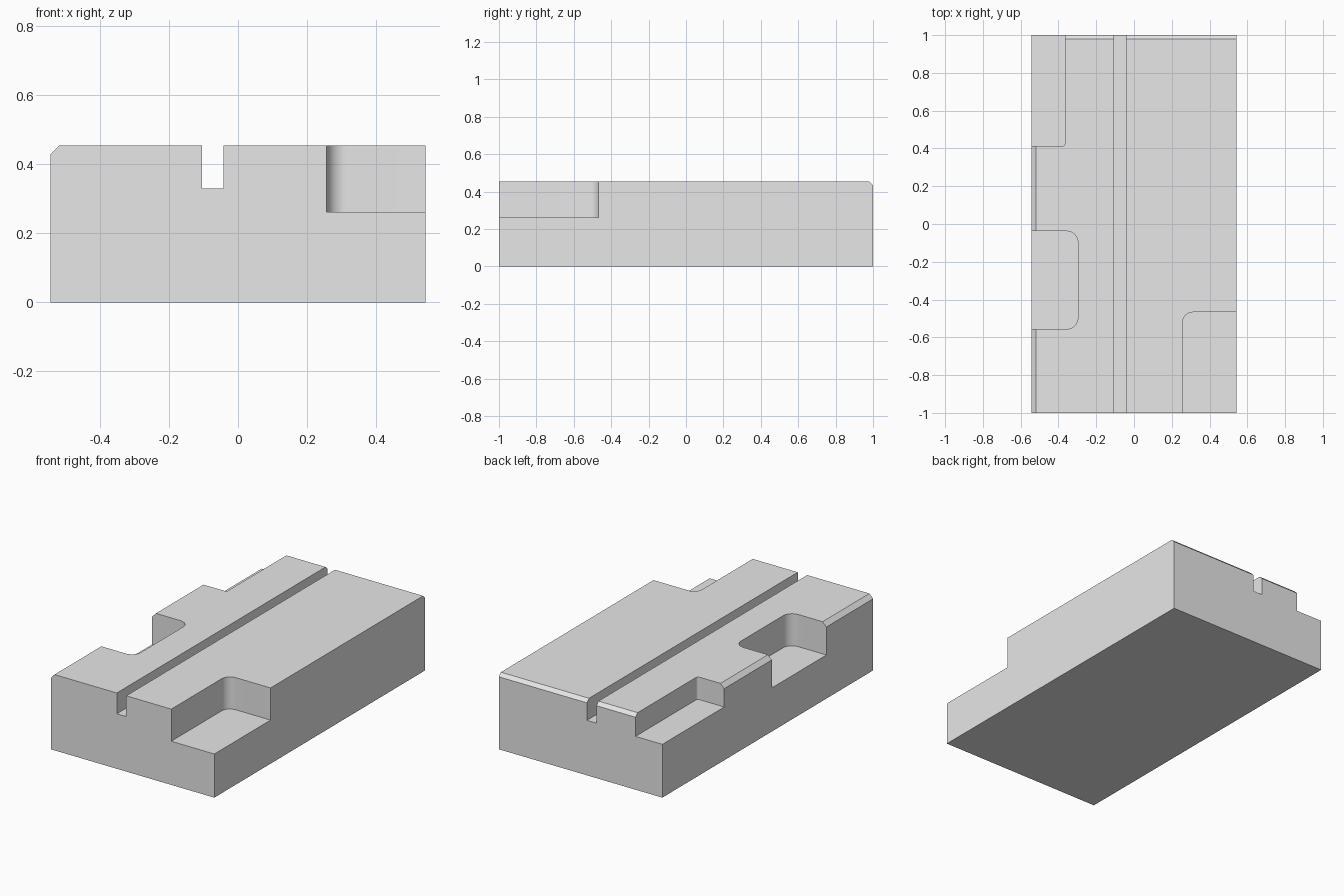
import bpy, bmesh
from mathutils import Vector

if "Cube" in bpy.data.objects:
    bpy.data.objects.remove(bpy.data.objects["Cube"], do_unlink=True)

W, L, H = 0.543, 1.0, 0.455   # half width, half length, height

grey = bpy.data.materials.new("light_grey")
grey.use_nodes = True
grey.diffuse_color = (0.8, 0.8, 0.8, 1)
grey.node_tree.nodes["Principled BSDF"].inputs["Base Color"].default_value = (0.8, 0.8, 0.8, 1)


def make_box(name, lo, hi, radius=0.0, chamfers=()):
    """Box between two corners, with rounded upright edges or planar chamfers."""
    lo, hi = Vector(lo), Vector(hi)
    bm = bmesh.new()
    bmesh.ops.create_cube(bm, size=1)
    for v in bm.verts:
        v.co = Vector(a + (b - a) * (c + 0.5) for a, b, c in zip(lo, hi, v.co))
    if radius:
        upright = [e for e in bm.edges if abs(e.verts[0].co.z - e.verts[1].co.z) > 0.01]
        bmesh.ops.bevel(bm, geom=upright, offset=radius, offset_type='OFFSET',
                        segments=10, profile=0.5, affect='EDGES')
    for point, normal in chamfers:
        cut = bmesh.ops.bisect_plane(bm, geom=bm.verts[:] + bm.edges[:] + bm.faces[:],
                                     plane_co=point, plane_no=normal, clear_outer=True)
        rim = [g for g in cut["geom_cut"] if isinstance(g, bmesh.types.BMEdge)]
        bmesh.ops.edgeloop_fill(bm, edges=rim)
    bmesh.ops.recalc_face_normals(bm, faces=bm.faces)
    mesh = bpy.data.meshes.new(name)
    bm.to_mesh(mesh)
    bm.free()
    mesh.materials.append(grey)
    obj = bpy.data.objects.new(name, mesh)
    bpy.context.collection.objects.link(obj)
    return obj


# Block with chamfered left and back top edges
block = make_box("machined_block", (-W, -L, 0), (W, L, H), chamfers=[
    ((-W, 0, H - 0.025), (-1, 0, 1)),
    ((0, L, H - 0.02), (0, 1, 1)),
])

# Slot, two pockets and corner step, all open at the top
OUT = 1.3
cutters = [
    make_box("slot_cutter", (-0.105, -OUT, 0.33), (-0.042, OUT, 1)),
    make_box("front_pocket_cutter", (0.257, -OUT, 0.262), (OUT, -0.467, 1), 0.055),
    make_box("side_pocket_cutter", (-OUT, -0.556, 0.262), (-0.297, -0.038, 1), 0.06),
    make_box("corner_step_cutter", (-OUT, 0.413, 0.32), (-0.365, OUT, 1), 0.013),
]
bpy.ops.object.select_all(action='DESELECT')
block.select_set(True)
bpy.context.view_layer.objects.active = block
for cutter in cutters:
    cutter.hide_render = True
    mod = block.modifiers.new(cutter.name, 'BOOLEAN')
    mod.operation, mod.solver, mod.object = 'DIFFERENCE', 'EXACT', cutter
    bpy.ops.object.modifier_apply(modifier=mod.name)
    bpy.data.objects.remove(cutter, do_unlink=True)

bpy.ops.object.shade_smooth_by_angle(angle=0.5)
